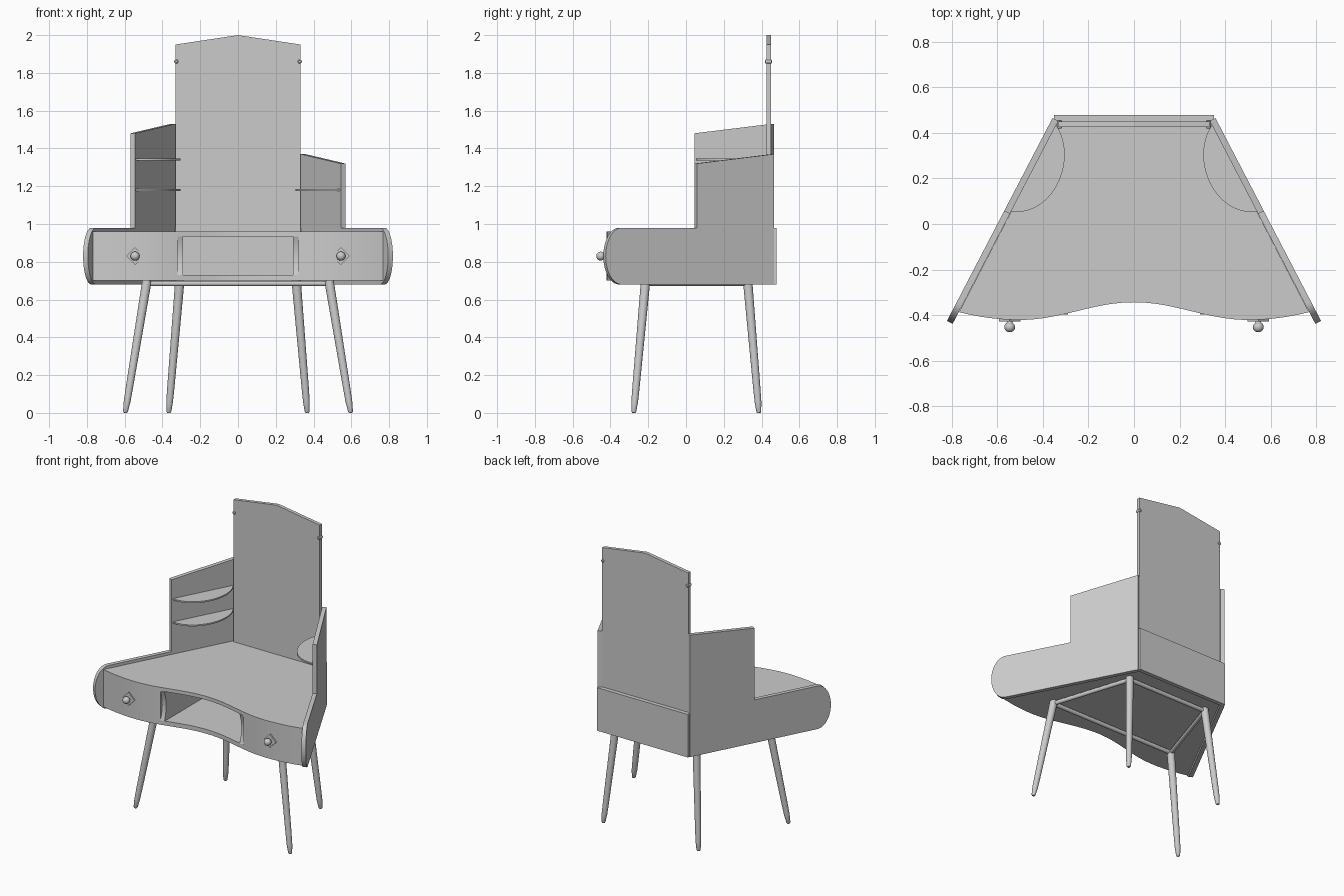
import bpy, bmesh, math
from mathutils import Vector

if "Cube" in bpy.data.objects:
    bpy.data.objects.remove(bpy.data.objects["Cube"])


def finish(bm, name, smooth=True):
    bmesh.ops.recalc_face_normals(bm, faces=bm.faces)
    me = bpy.data.meshes.new(name)
    bm.to_mesh(me)
    bm.free()
    ob = bpy.data.objects.new(name, me)
    bpy.context.collection.objects.link(ob)
    if smooth:
        bpy.ops.object.select_all(action='DESELECT')
        ob.select_set(True)
        bpy.context.view_layer.objects.active = ob
        bpy.ops.object.shade_smooth_by_angle(angle=math.radians(30))
    return ob


def prism(name, ring, offset, smooth=True):
    """Solid made by sweeping a flat ring of points along an offset."""
    bm = bmesh.new()
    off = Vector(offset)
    a = [bm.verts.new(p) for p in ring]
    b = [bm.verts.new(Vector(p) + off) for p in ring]
    n = len(a)
    bm.faces.new(a)
    bm.faces.new(b[::-1])
    for i in range(n):
        j = (i + 1) % n
        bm.faces.new((a[i], a[j], b[j], b[i]))
    return finish(bm, name, smooth)


def box(name, x0, x1, y0, y1, z0, z1):
    return prism(name, [(x0, y0, z0), (x1, y0, z0), (x1, y1, z0), (x0, y1, z0)],
                 (0, 0, z1 - z0), False)


def lathe(name, p0, p1, profile, seg=20):
    """Turned solid along p0-p1; profile is (fraction of length, radius)."""
    p0, p1 = Vector(p0), Vector(p1)
    axis = p1 - p0
    u = axis.orthogonal().normalized()
    v = axis.normalized().cross(u)
    bm = bmesh.new()
    rings = []
    for t, r in profile:
        rings.append([bm.verts.new(p0 + axis * t + r * (u * math.cos(a) + v * math.sin(a)))
                      for a in (2 * math.pi * k / seg for k in range(seg))])
    for A, B in zip(rings, rings[1:]):
        for k in range(seg):
            m = (k + 1) % seg
            bm.faces.new((A[k], A[m], B[m], B[k]))
    bm.faces.new(rings[0])
    bm.faces.new(rings[-1])
    return finish(bm, name)


def front_y(x):
    """Wavy front line of the desk."""
    x = abs(x)
    if x < 0.5:
        return -0.343 - 0.0775 * (1 - math.cos(math.pi * x / 0.5)) / 2
    return -0.4205 + 0.035 * ((x - 0.5) / 0.27) ** 2


# Desk body with wavy front and open centre compartment
N = 48
ring = [(x, front_y(x), 0.70) for x in (-0.767 + 1.534 * i / N for i in range(N + 1))]
ring += [(0.332, 0.452, 0.70), (-0.332, 0.452, 0.70)]
body = prism("desk_body", ring, (0, 0, 0.26))
cutter = box("compartment_cutter", -0.32, 0.32, -0.6, 0.40, 0.73, 0.935)
cutter.hide_render = True
mod = body.modifiers.new("compartment", 'BOOLEAN')
mod.object = cutter
mod.solver = 'EXACT'
bpy.context.view_layer.objects.active = body
bpy.ops.object.modifier_apply(modifier=mod.name)
bpy.data.objects.remove(cutter)

# Back panel and mirror
box("back_panel", -0.35, 0.35, 0.45, 0.478, 0.68, 0.98)
prism("mirror", [(-0.332, 0.425, 0.955), (0.332, 0.425, 0.955), (0.332, 0.425, 1.95),
                 (0, 0.425, 2.0), (-0.332, 0.425, 1.95)], (0, 0.024, 0), False)

# Splayed side panels: axis along each panel
start = Vector((0.357, 0.465, 0))
end = Vector((0.82, -0.425, 0))
length = (end - start).length
d = (end - start) / length
inward = Vector((d.y, -d.x, 0)) * 0.028

for s, side, rise in ((-1, "left", 0.16), (1, "right", 0.0)):
    # Side panel with rounded front end and raised back part
    prof = [(0, 0.68)]
    for i in range(25):
        a = -math.pi / 2 + math.pi * i / 24
        prof.append((length - 0.095 + 0.095 * math.cos(a), 0.83 + 0.15 * math.sin(a)))
    prof += [(0.46, 0.98), (0.46, 1.32 + rise), (0, 1.37 + rise)]
    ring = []
    for t, z in prof:
        p = start + d * t
        ring.append((s * p.x, p.y, z))
    prism(side + "_side_panel", ring, (s * inward.x, inward.y, 0))

    # Rounded corner shelves
    P = [Vector(p) for p in ((0.542, 0.054), (0.36, 0.03), (0.245, 0.27), (0.335, 0.425))]
    for k, z in enumerate((1.175, 1.337) if s < 0 else (1.175,)):
        ring = []
        for i in range(21):
            t = i / 20
            q = (P[0] * (1 - t) ** 3 + P[1] * 3 * t * (1 - t) ** 2
                 + P[2] * 3 * t * t * (1 - t) + P[3] * t ** 3)
            ring.append((s * q.x, q.y, z))
        ring.append((s * 0.345, 0.43, z))
        prism(f"{side}_shelf_{k + 1}", ring, (0, 0, 0.01))

    # Compartment wall with concave front edge
    ring = [(s * 0.32, 0.40, 0.935), (s * 0.32, 0.40, 0.73)]
    for i in range(13):
        h = -1 + i / 6
        ring.append((s * 0.32, -0.397 + 0.02 * (1 - h * h), 0.8325 + 0.1025 * h))
    prism(side + "_compartment_wall", ring, (-s * 0.03, 0, 0))

    # Diamond backplate and knob
    prism(side + "_knob_plate", [(s * 0.545 - 0.047, -0.428, 0.83), (s * 0.545, -0.428, 0.783),
                                 (s * 0.545 + 0.047, -0.428, 0.83), (s * 0.545, -0.428, 0.877)],
          (0, 0.012, 0), False)
    knob = [(0, 0.011), (0.25, 0.012)]
    for i in range(1, 10):
        a = math.pi * i / 10
        knob.append((0.58 - 0.42 * math.cos(a), max(0.024 * math.sin(a), 0.012 if i < 4 else 0.002)))
    knob = [knob[0]] + sorted(knob[1:])
    lathe(side + "_knob", (s * 0.545, -0.42, 0.83), (s * 0.545, -0.475, 0.83), knob)

    # Mirror clip
    lathe(side + "_mirror_clip", (s * 0.327, 0.418, 1.86), (s * 0.327, 0.456, 1.86),
          [(0, 0.006), (0.1, 0.011), (0.9, 0.011), (1, 0.006)], 14)

    # Tapered splayed legs
    leg = [(0, 0.009), (0.01, 0.013), (0.085, 0.018), (0.2, 0.0195), (1, 0.025)]
    lathe(side + "_front_leg", (s * 0.597, -0.277, 0), (s * 0.482, -0.214, 0.70), leg)
    lathe(side + "_back_leg", (s * 0.367, 0.386, 0), (s * 0.308, 0.326, 0.70), leg)

    # Side rail between front and back leg
    lathe(side + "_rail", (s * 0.484, -0.215, 0.685), (s * 0.309, 0.327, 0.685),
          [(0, 0.014), (1, 0.014)], 14)

# Front and back rails
for name, x, y in (("front_rail", 0.484, -0.215), ("back_rail", 0.309, 0.327)):
    lathe(name, (-x, y, 0.685), (x, y, 0.685), [(0, 0.014), (1, 0.014)], 14)
